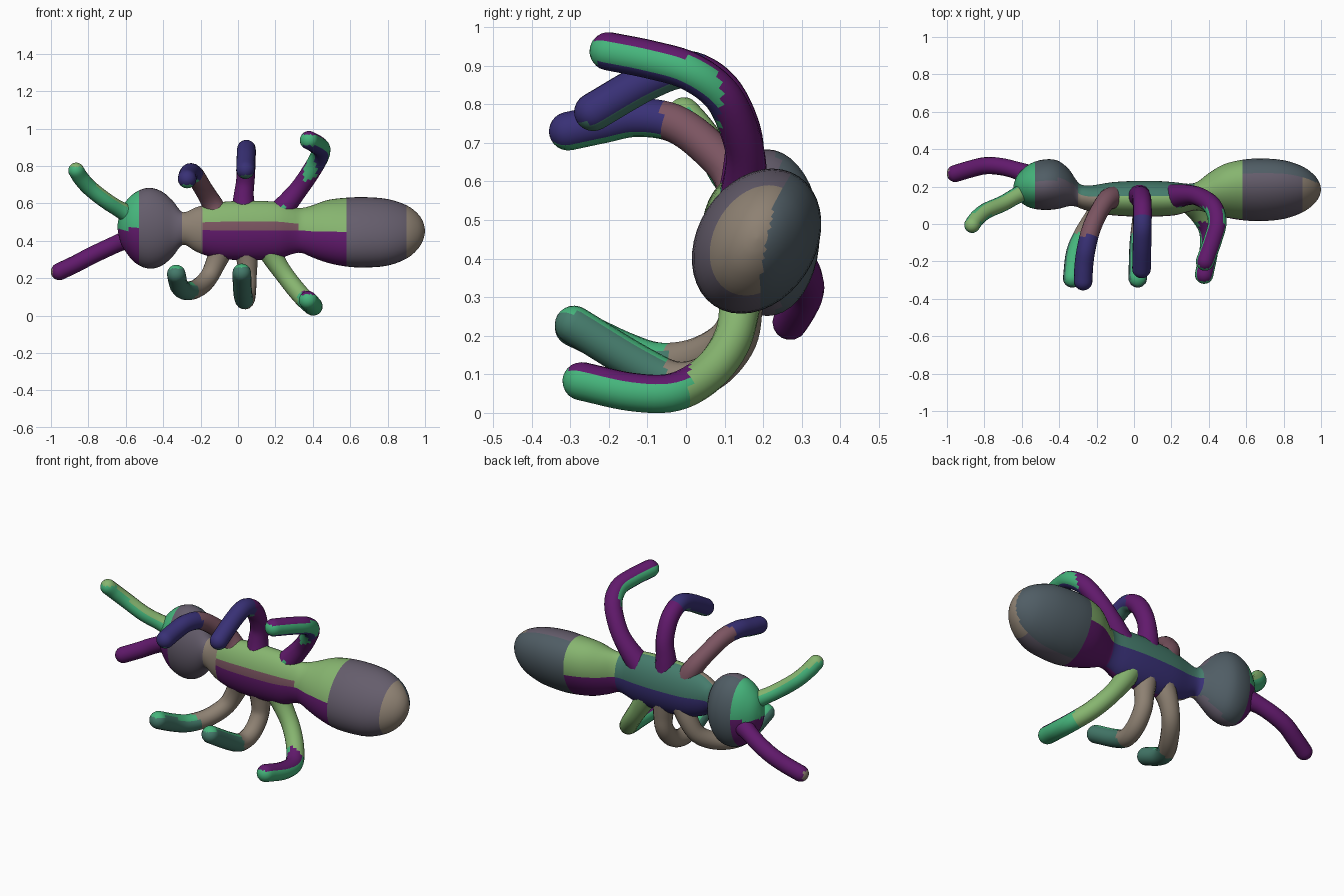
import bpy, bmesh, math
from mathutils import Vector

if "Cube" in bpy.data.objects:
    bpy.data.objects.remove(bpy.data.objects["Cube"])

COLORS = {
    "green": (.06, .46, .20), "purple": (.12, .01, .15), "navy": (.04, .03, .18),
    "pale": (.24, .46, .16), "grey": (.13, .11, .15), "taupe": (.27, .22, .17),
    "teal": (.06, .20, .15), "mauve": (.20, .09, .12), "slate": (.08, .11, .13),
}
NAMES = list(COLORS)
MATS = []
for name in NAMES:
    m = bpy.data.materials.new(name)
    m.diffuse_color = (*COLORS[name], 1)
    m.use_nodes = True
    m.node_tree.nodes["Principled BSDF"].inputs["Base Color"].default_value = m.diffuse_color
    MATS.append(m)


def spline(pts, steps):
    """Catmull-Rom through tuples of any length."""
    p = [Vector(q) for q in pts]
    p = [p[0] * 2 - p[1]] + p + [p[-1] * 2 - p[-2]]
    out = []
    for i in range(1, len(p) - 2):
        a, b, c, d = p[i - 1:i + 3]
        for k in range(steps):
            t = k / steps
            out.append(.5 * (2 * b + (c - a) * t + (2 * a - 5 * b + 4 * c - d) * t * t
                             + (3 * b - a - 3 * c + d) * t ** 3))
    return out + [p[-2]]


def loft(name, rings, paint):
    """Skin a list of vertex rings, close the ends and colour each face."""
    bm = bmesh.new()
    vr = [[bm.verts.new(c) for c in ring] for ring in rings]
    n = len(vr[0])
    for a, b in zip(vr, vr[1:]):
        for j in range(n):
            bm.faces.new((a[j], a[(j + 1) % n], b[(j + 1) % n], b[j]))
    bm.faces.new(vr[0])
    bm.faces.new(vr[-1])
    bmesh.ops.recalc_face_normals(bm, faces=bm.faces)
    for f in bm.faces:
        f.smooth = True
        f.material_index = NAMES.index(paint(f.calc_center_median(), f.normal))
    me = bpy.data.meshes.new(name)
    bm.to_mesh(me)
    bm.free()
    for m in MATS:
        me.materials.append(m)
    ob = bpy.data.objects.new(name, me)
    bpy.context.collection.objects.link(ob)
    return ob


def limb(name, pts, r, paint, sides=16):
    """Bent tube with a flared root and a rounded tip."""
    path = spline(pts, 6)
    n = len(path)
    rad = [r * (1 + .5 * max(0, 1 - 3.2 * i / n) ** 2) for i in range(n)]
    d = (path[-1] - path[-2]).normalized()
    tip = path[-1].copy()
    for k in range(1, 7):
        a = k / 6 * math.pi / 2
        path.append(tip + d * r * math.sin(a))
        rad.append(max(r * math.cos(a), .002))
    rings, u = [], Vector((1, .2, .1))
    for i, c in enumerate(path):
        t = (path[min(i + 1, len(path) - 1)] - path[max(i - 1, 0)]).normalized()
        u = (u - t * u.dot(t)).normalized()
        v = t.cross(u)
        rings.append([c + rad[i] * (u * math.cos(w) + v * math.sin(w))
                      for w in (2 * math.pi * j / sides for j in range(sides))])
    return loft(name, rings, paint)


def body_paint(c, n):
    up = c.z > .46
    if c.x < -.53:                       # face
        return "green" if up else "purple"
    if c.x < -.30:
        return "slate" if n.y > .3 else "grey"
    if c.x < .32:                        # thorax
        if n.y > .25:
            return "teal" if up else "navy"
        if c.x < -.18:
            return "taupe"
        return "pale" if c.z > .5 else "mauve" if up else "purple"
    if c.x < .57:                        # front of abdomen
        return "pale" if up else "purple"
    return "slate" if n.y > .3 else "taupe" if c.x > .9 else "grey"


# Body: x, centre y, centre z, half depth, half height, lean of the section
body = [
    (-.645, .20, .475, .004, .006, 0), (-.63, .20, .475, .05, .08, 0),
    (-.60, .20, .475, .088, .135, 0), (-.55, .205, .47, .12, .188, 0),
    (-.48, .21, .467, .135, .216, 0), (-.41, .21, .465, .13, .20, 0),
    (-.35, .195, .465, .10, .15, 0), (-.31, .165, .465, .072, .098, 0),
    (-.28, .145, .465, .064, .088, 0), (-.22, .135, .46, .072, .12, 0),
    (-.12, .135, .455, .088, .148, 0), (0, .135, .455, .095, .158, 0),
    (.12, .135, .455, .095, .158, 0), (.22, .135, .455, .088, .15, 0),
    (.29, .14, .455, .075, .126, 0), (.34, .15, .455, .076, .12, .01),
    (.40, .165, .45, .105, .14, .02), (.48, .178, .45, .138, .168, .03),
    (.58, .182, .446, .157, .184, .04), (.68, .183, .445, .163, .188, .04),
    (.80, .184, .445, .152, .178, .04), (.90, .185, .447, .12, .143, .03),
    (.96, .185, .45, .078, .096, .02), (.99, .185, .452, .038, .048, .01),
    (1.0, .185, .452, .004, .005, 0)]
rings = []
for x, y, z, ry, rz, s in spline(body, 3):
    ring = []
    for j in range(40):
        a = 2 * math.pi * j / 40
        ring.append((x, y + ry * math.cos(a) + s * math.sin(a), z + rz * math.sin(a)))
    rings.append(ring)
loft("body", rings, body_paint)


def leg_paint(thigh, foot, over, under, knee):
    def paint(c, n):
        if c.y > knee:
            return thigh
        return over if n.z > .6 else under if n.z < -.6 else foot
    return paint


# Legs: path points, then thigh, foot side, foot top, foot underside, knee y
legs = {
    "upper_rear_leg": ([(.18, .14, .50), (.28, .155, .62), (.35, .145, .71), (.42, .095, .82),
                        (.445, .01, .885), (.42, -.09, .915), (.38, -.20, .937)],
                       "purple", "green", "purple", "navy", .09),
    "upper_middle_leg": ([(.03, .14, .50), (.03, .15, .63), (.04, .145, .73), (.045, .09, .84),
                          (.045, 0, .89), (.043, -.10, .86), (.04, -.24, .78)],
                         "purple", "navy", "navy", "teal", .04),
    "upper_front_leg": ([(-.08, .14, .48), (-.14, .13, .60), (-.19, .06, .685), (-.23, -.03, .75),
                         (-.255, -.13, .765), (-.268, -.22, .748), (-.272, -.305, .73)],
                        "mauve", "navy", "navy", "green", -.06),
    "lower_rear_leg": ([(.14, .14, .40), (.20, .14, .29), (.27, .12, .19), (.34, .06, .105),
                        (.395, -.03, .054), (.40, -.14, .054), (.375, -.27, .082)],
                       "pale", "green", "purple", "green", .01),
    "lower_middle_leg": ([(.04, .14, .40), (.05, .145, .28), (.05, .135, .19), (.045, .07, .11),
                          (.035, -.02, .083), (.025, -.12, .125), (.02, -.29, .228)],
                         "taupe", "teal", "green", "teal", -.05),
    "lower_front_leg": ([(-.06, .14, .42), (-.115, .145, .29), (-.16, .115, .20), (-.22, .03, .145),
                         (-.28, -.07, .133), (-.315, -.16, .16), (-.33, -.29, .222)],
                        "taupe", "teal", "green", "teal", -.05),
}
for name, (pts, *look) in legs.items():
    limb(name, pts, .05, leg_paint(*look))

# Antennae
limb("upper_antenna", [(-.52, .19, .51), (-.61, .16, .555), (-.70, .11, .61), (-.79, .07, .68),
                       (-.84, .03, .735), (-.865, -.005, .775)], .043,
     lambda c, n: "pale" if n.z > .5 else "green")
limb("lower_antenna", [(-.52, .24, .43), (-.61, .28, .40), (-.70, .305, .36), (-.79, .312, .317),
                       (-.87, .295, .275), (-.955, .27, .235)], .046,
     lambda c, n: "taupe" if c.x < -.99 else "purple")
